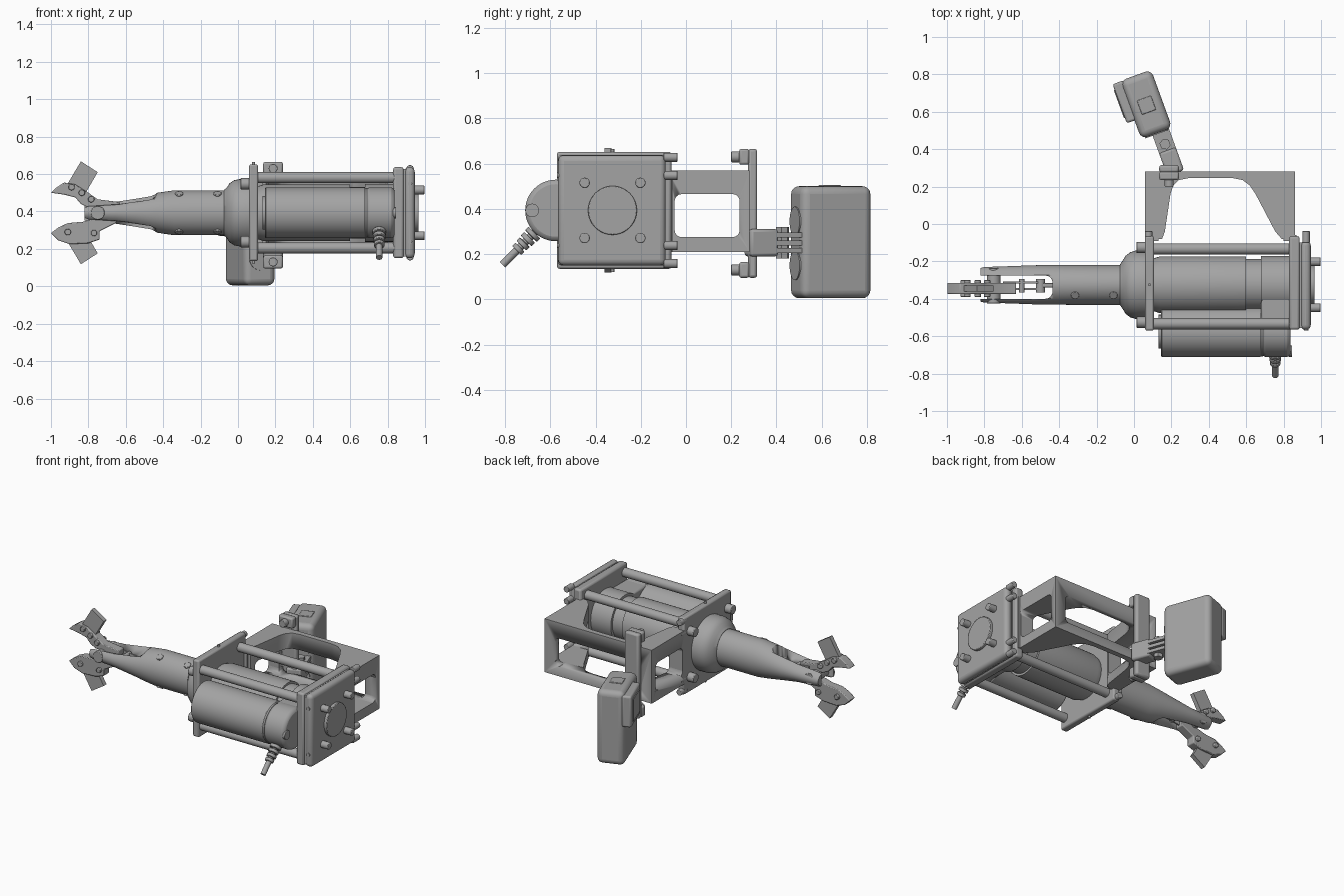
import bpy, bmesh, math
from mathutils import Vector, Matrix

if "Cube" in bpy.data.objects:
    bpy.data.objects.remove(bpy.data.objects["Cube"], do_unlink=True)

grey = bpy.data.materials.new("machined grey")
grey.use_nodes = True
grey.diffuse_color = (0.37, 0.37, 0.37, 1)
grey.node_tree.nodes["Principled BSDF"].inputs["Base Color"].default_value = (0.37, 0.37, 0.37, 1)

CY, CZ = -0.325, 0.393          # main axis


def finish(name, bm, bevel=0, segments=2, cuts=()):
    bmesh.ops.recalc_face_normals(bm, faces=bm.faces)
    mesh = bpy.data.meshes.new(name)
    bm.to_mesh(mesh)
    bm.free()
    mesh.materials.append(grey)
    ob = bpy.data.objects.new(name, mesh)
    bpy.context.collection.objects.link(ob)
    for cut in cuts:
        m = ob.modifiers.new("cut", 'BOOLEAN')
        m.operation, m.object, m.solver = 'DIFFERENCE', cut, 'EXACT'
        cut.hide_render = True
        cut.hide_viewport = True
        cut.display_type = 'WIRE'
    if bevel:
        m = ob.modifiers.new("bevel", 'BEVEL')
        m.width, m.segments, m.limit_method = bevel, segments, 'ANGLE'
    bpy.ops.object.select_all(action='DESELECT')
    if not ob.hide_viewport:
        bpy.context.view_layer.objects.active = ob
        ob.select_set(True)
        bpy.ops.object.shade_smooth_by_angle(angle=math.radians(35))
    return ob


def box(name, x, y, z, bevel=0, segments=2, cuts=(), spin=None):
    """Box from (min, max) ranges; spin is an optional matrix."""
    bm = bmesh.new()
    size = Vector((x[1] - x[0], y[1] - y[0], z[1] - z[0], 1))
    mid = Vector((sum(x) / 2, sum(y) / 2, sum(z) / 2))
    bmesh.ops.create_cube(bm, size=1, matrix=Matrix.Translation(mid) @ Matrix.Diagonal(size))
    if spin:
        bm.transform(spin)
    return finish(name, bm, bevel, segments, cuts)


def rod(name, a, b, r, sides=24, bevel=0, r2=None, spin=None):
    """Cylinder or cone between two points."""
    a, b = Vector(a), Vector(b)
    bm = bmesh.new()
    rot = (b - a).to_track_quat('Z', 'Y').to_matrix().to_4x4()
    bmesh.ops.create_cone(bm, cap_ends=True, segments=sides, radius1=r, radius2=r if r2 is None else r2,
                          depth=(b - a).length, matrix=Matrix.Translation((a + b) / 2) @ rot)
    if spin:
        bm.transform(spin)
    return finish(name, bm, bevel)


def loft(name, rings, sides=48, cuts=()):
    """Elliptical rings (x, ry, rz) strung along the main axis."""
    bm = bmesh.new()
    loops = []
    for x, ry, rz in rings:
        angles = [2 * math.pi * i / sides for i in range(sides)]
        loops.append([bm.verts.new((x, CY + ry * math.cos(t), CZ + rz * math.sin(t))) for t in angles])
    for p, q in zip(loops, loops[1:]):
        for i in range(sides):
            j = (i + 1) % sides
            bm.faces.new((p[i], p[j], q[j], q[i]))
    bm.faces.new(loops[0])
    bm.faces.new(loops[-1])
    return finish(name, bm, cuts=cuts)


def prism(name, pts, lo, hi, axis='Z', bevel=0, cuts=()):
    """Extruded outline: XY points along Z, or XZ points along Y."""
    bm = bmesh.new()
    place = (lambda u, v, w: (u, v, w)) if axis == 'Z' else (lambda u, v, w: (u, w, v))
    f = bm.faces.new([bm.verts.new(place(u, v, lo)) for u, v in pts])
    ext = bmesh.ops.extrude_face_region(bm, geom=[f])
    verts = [e for e in ext["geom"] if isinstance(e, bmesh.types.BMVert)]
    bmesh.ops.translate(bm, verts=verts, vec=Vector(place(0, 0, hi - lo)))
    return finish(name, bm, bevel, cuts=cuts)


# End plates of the cage
box("front_plate", (0.06, 0.107), (-0.57, -0.065), (0.135, 0.652), 0.01)
box("end_cap_inner", (0.83, 0.886), (-0.565, -0.065), (0.15, 0.637), 0.012)
box("end_cap_outer", (0.89, 0.945), (-0.565, -0.09), (0.15, 0.637), 0.025, 4)
box("end_cap_gasket", (0.88, 0.9), (-0.555, -0.1), (0.16, 0.627))
rod("end_boss", (0.94, CY, CZ), (0.965, CY, CZ), 0.108, 48, 0.004)
for sy in (-1, 1):
    for sz in (-1, 1):
        y, z = CY + sy * 0.123, CZ + sz * 0.122
        rod("end_cap_screw", (0.94, y, z), (0.998, y, z), 0.023, 20, 0.004)
        y, z = CY - 0.008 + sy * 0.2, CZ + sz * 0.188
        rod("tie_rod", (0.1, y, z), (0.84, y, z), 0.03)
        y, z = CY + sy * 0.2, CZ + sz * 0.155
        rod("front_plate_bolt", (0.013, y, z), (0.065, y, z), 0.03, 20, 0.004)
for sz in (-1, 1):
    rod("plate_pin", (0.083, CY, CZ + sz * 0.25), (0.083, CY, CZ + sz * 0.272), 0.008, 12)
    for x in (0.078, 0.92):
        for dz in (0.155, 0.235):
            z = CZ + sz * dz
            rod("bracket_screw", (x, -0.1, z), (x, -0.037, z), 0.02, 16, 0.003)
        if x > 0.5:
            rod("cap_dowel", (x, -0.57, CZ + sz * 0.155), (x, -0.55, CZ + sz * 0.155), 0.012, 12)

# Drive inside the cage
loft("inner_drive", [(0.1, 0.14, 0.14), (0.14, 0.152, 0.152), (0.6, 0.152, 0.152), (0.6, 0.138, 0.138),
                     (0.68, 0.138, 0.138), (0.68, 0.155, 0.155), (0.84, 0.155, 0.155)])
box("gear_housing", (0.68, 0.835), (-0.57, -0.33), (0.262, 0.525), 0.01)

# Side motor with a rounded end, seam and cable
rod("side_motor", (0.145, -0.575, CZ), (0.68, -0.575, CZ), 0.136, 48, 0.006)
rod("side_motor_seam", (0.67, -0.575, CZ), (0.69, -0.575, CZ), 0.133, 48)
rod("side_motor_cap", (0.684, -0.575, CZ), (0.838, -0.575, CZ), 0.136, 48, 0.02)
rod("motor_end_screw", (0.83, -0.68, CZ), (0.845, -0.68, CZ), 0.03, 20)
rod("motor_front_cap", (0.13, -0.575, CZ), (0.15, -0.575, CZ), 0.09, 32)
cable = Vector((0.755, -0.635, 0.33))
way = Vector((0, -0.7, -0.7)).normalized()
rod("cable", cable, cable + way * 0.25, 0.017, 16)
for i, r in enumerate((0.04, 0.037, 0.034, 0.031, 0.028)):
    s = cable + way * (0.02 + i * 0.03)
    rod("strain_relief", s, s + way * 0.021, r, 20, 0.003)

# Flared collar and slotted fork arm
loft("collar", [(-0.075, 0.108, 0.122), (-0.06, 0.13, 0.135), (-0.045, 0.155, 0.158), (-0.02, 0.174, 0.174),
                (0.01, 0.183, 0.18), (0.06, 0.183, 0.18)])
slot = box("slot_cutter", (-1.1, -0.435), (-0.4, -0.275), (0, 0.8), 0.04, 4)
loft("fork_arm", [(-0.82, 0.09, 0.05), (-0.8, 0.095, 0.057), (-0.65, 0.1, 0.068), (-0.55, 0.104, 0.085),
                  (-0.43, 0.106, 0.107), (-0.34, 0.107, 0.12), (-0.05, 0.107, 0.12)], cuts=[slot])
for x in (-0.315, -0.11):
    for sz in (-1, 1):
        d = Vector((0, -0.055, sz * 0.1))
        c = Vector((x, CY, CZ))
        rod("arm_screw", c + d * 0.8, c + d * 1.06, 0.022, 16, 0.003)

# Gripper linkage
rod("jaw_pivot", (-0.75, CY - 0.1, CZ), (-0.75, CY + 0.09, CZ), 0.037, 24, 0.003)
box("push_rod", (-0.5, -0.05), (-0.34, -0.315), (CZ - 0.02, CZ + 0.02), 0.004)
rod("push_rod_pin", (-0.5, -0.365, CZ), (-0.5, -0.295, CZ), 0.025, 16)
for sz in (-1, 1):
    pts = [(-0.51, CZ - 0.02), (-0.51, CZ + 0.02), (-0.7, CZ + sz * 0.03 + 0.018), (-0.7, CZ + sz * 0.03 - 0.018)]
    prism("jaw_link", pts, CY - 0.01 + sz * 0.018, CY + sz * 0.018, 'Y')
    rod("link_pin", (-0.6, CY - 0.04, CZ + sz * 0.018), (-0.6, CY + 0.03, CZ + sz * 0.018), 0.015, 12)

# Jaws and their pads
upper_jaw = [(-1, 0.5), (-0.975, 0.525), (-0.93, 0.555), (-0.87, 0.545), (-0.8, 0.5), (-0.75, 0.465),
             (-0.63, 0.45), (-0.63, 0.41), (-0.8, 0.42), (-0.84, 0.44), (-0.87, 0.475), (-0.93, 0.49)]
lower_jaw = [(-1, 0.285), (-0.96, 0.315), (-0.91, 0.338), (-0.83, 0.345), (-0.78, 0.36), (-0.65, 0.385),
             (-0.65, 0.34), (-0.74, 0.295), (-0.74, 0.25), (-0.8, 0.23), (-0.9, 0.225), (-0.96, 0.245)]
prism("upper_jaw", upper_jaw, -0.375, -0.315, 'Y', 0.005)
prism("lower_jaw", lower_jaw, -0.375, -0.315, 'Y', 0.005)
for s in (-1, 1):
    pad = [(-0.84, 0.275), (-0.75, 0.217), (-0.83, 0.08), (-0.92, 0.14)]
    prism("jaw_pad", [(x, CZ + s * z) for x, z in pad], -0.36, -0.33, 'Y')
for x, z in ((-0.89, 0.53), (-0.835, 0.5), (-0.785, 0.465), (-0.91, 0.29), (-0.77, 0.285)):
    rod("jaw_rivet", (x, -0.39, z), (x, -0.3, z), 0.017, 14, 0.003)

# Rear bracket: U outline with windows through the sides and back
outline = [(0.06, 0.28), (0.86, 0.28), (0.86, -0.08), (0.79, -0.08), (0.755, -0.04), (0.65, 0.16), (0.62, 0.205),
           (0.58, 0.235), (0.53, 0.245), (0.29, 0.245), (0.24, 0.235), (0.21, 0.205), (0.195, 0.16),
           (0.165, -0.04), (0.15, -0.08), (0.06, -0.08)]
side_window = box("side_window_cutter", (-0.1, 1), (-0.05, 0.237), (0.275, 0.465), 0.03, 4)
back_window = box("back_window_cutter", (0.14, 0.78), (0.1, 0.4), (0.275, 0.465), 0.03, 4)
prism("rear_bracket", outline, 0.21, 0.57, cuts=[side_window, back_window])
for x in (0.06, 0.8):
    box("bracket_foot", (x, x + 0.07), (-0.09, -0.06), (0.21, 0.57))

# Mount strip behind the bracket
box("mount_strip", (0.135, 0.24), (0.275, 0.315), (0.095, 0.665), 0.012)
for z in (0.13, 0.63):
    box("strip_lug", (0.135, 0.24), (0.235, 0.28), (z - 0.035, z + 0.035), 0.01)
    rod("strip_bolt", (0.188, 0.2, z), (0.188, 0.24, z), 0.024, 20, 0.003)

# Camera, built upright about its own centre and then turned
turn = Matrix.Translation((0.065, 0.64, 0)) @ Matrix.Rotation(math.radians(20), 4, 'Z')
box("camera_body", (-0.088, 0.088), (-0.165, 0.165), (0.005, 0.5), 0.035, 5, spin=turn)
box("camera_lens_housing", (-0.132, -0.07), (-0.06, 0.162), (0.27, 0.48), 0.012, 3, spin=turn)
box("camera_lens_glass", (-0.137, -0.13), (-0.03, 0.13), (0.3, 0.45), spin=turn)
box("camera_button", (-0.04, 0.04), (-0.045, 0.035), (0.495, 0.505), 0.004, spin=turn)
for z in (0.15, 0.345):
    rod("camera_side_disc", (0, -0.17, z), (0, -0.16, z), 0.065, 24, spin=turn)

# Hinged arm between strip and camera
box("hinge_arm", (-0.025, 0.07), (-0.4, -0.27), (0.19, 0.31), 0.012, spin=turn)
for z in (0.215, 0.25, 0.285):
    box("hinge_finger", (-0.025, 0.07), (-0.3, -0.15), (z - 0.011, z + 0.011), spin=turn)
rod("hinge_pin", (0.022, -0.235, 0.18), (0.022, -0.235, 0.32), 0.03, 6, spin=turn)
